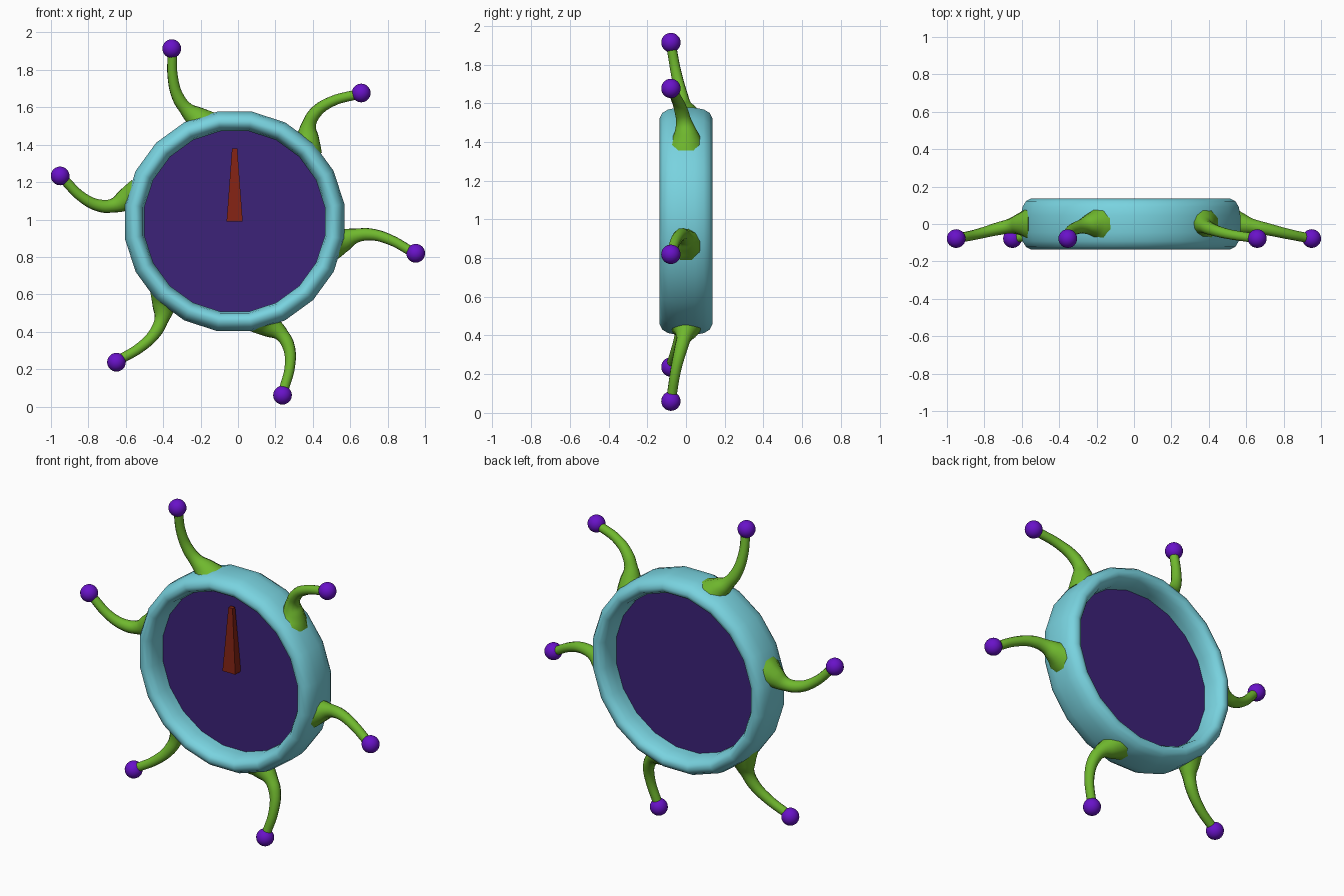
import bpy, bmesh, math
from mathutils import Vector, Matrix

if "Cube" in bpy.data.objects:
    bpy.data.objects.remove(bpy.data.objects["Cube"], do_unlink=True)

CENTRE = Vector((-0.018, 0, 0.99))


def material(name, rgb):
    m = bpy.data.materials.new(name)
    m.use_nodes = True
    m.diffuse_color = (*rgb, 1)
    m.node_tree.nodes["Principled BSDF"].inputs["Base Color"].default_value = (*rgb, 1)
    return m


SKY = material("sky_blue", (0.19, 0.65, 0.74))
GREEN = material("leaf_green", (0.16, 0.48, 0.027))
VIOLET = material("bright_violet", (0.14, 0.006, 0.58))
INDIGO = material("deep_indigo", (0.045, 0.016, 0.19))
RUST = material("rust_red", (0.23, 0.017, 0.007))


def polar(radius, degrees, y=0.0):
    a = math.radians(degrees)
    return CENTRE + Vector((radius * math.cos(a), y, radius * math.sin(a)))


def add_object(name, bm, mat, smooth=None):
    bmesh.ops.recalc_face_normals(bm, faces=bm.faces)
    mesh = bpy.data.meshes.new(name)
    bm.to_mesh(mesh)
    bm.free()
    mesh.materials.append(mat)
    ob = bpy.data.objects.new(name, mesh)
    bpy.context.collection.objects.link(ob)
    if smooth:
        select(ob)
        bpy.ops.object.shade_smooth_by_angle(angle=math.radians(smooth))
    return ob


def select(ob):
    bpy.ops.object.select_all(action='DESELECT')
    ob.select_set(True)
    bpy.context.view_layer.objects.active = ob


# Rim: rounded closed profile (radius, depth) swept around the centre
half = [(0.488, 0.05), (0.497, 0.098), (0.515, 0.127), (0.54, 0.136),
        (0.567, 0.122), (0.585, 0.092), (0.594, 0.045)]
profile = half + [(r, -y) for r, y in reversed(half)]
SIDES = 20
bm = bmesh.new()
loops = [[bm.verts.new(polar(r, (i + 0.5) * 360 / SIDES, y)) for r, y in profile]
         for i in range(SIDES)]
for i, loop in enumerate(loops):
    after = loops[(i + 1) % SIDES]
    for j in range(len(profile)):
        k = (j + 1) % len(profile)
        bm.faces.new((loop[j], loop[k], after[k], after[j]))
add_object("rim", bm, SKY, 60)

# Dial: thin disc closing the middle of the rim
bm = bmesh.new()
bmesh.ops.create_cone(bm, cap_ends=True, segments=64, radius1=0.49, radius2=0.49, depth=0.02,
                      matrix=Matrix.Translation(CENTRE) @ Matrix.Rotation(math.pi / 2, 4, 'X'))
add_object("dial", bm, INDIGO, 40)

# Pointer: tapered square bar standing on the dial
bm = bmesh.new()
bmesh.ops.create_cube(bm, size=1)
for v in bm.verts:
    top = v.co.z > 0
    v.co = CENTRE + Vector((v.co.x * (0.028 if top else 0.086),
                            v.co.y * (0.025 if top else 0.055) - 0.035,
                            0.39 if top else 0))
add_object("pointer", bm, RUST)

# Arms: curved tapering tubes, rows are (radius, angle offset, depth, thickness)
OPEN_BEND = [(0.54, -2, 0, 0.098), (0.585, 0, 0, 0.07), (0.645, 3, -0.01, 0.042),
             (0.73, 4.5, -0.027, 0.033), (0.84, 3.2, -0.052, 0.028), (0.96, 0.3, -0.075, 0.026)]
TIGHT_BEND = [(0.54, 0.5, 0, 0.098), (0.585, 3, 0, 0.07), (0.645, 6.8, -0.01, 0.042),
              (0.72, 8, -0.027, 0.034), (0.82, 5.8, -0.052, 0.028), (0.945, 0.6, -0.075, 0.026)]


def add_arm(name, rows, angle):
    curve = bpy.data.curves.new(name, 'CURVE')
    curve.dimensions = '3D'
    curve.bevel_depth = 1
    curve.bevel_resolution = 3
    curve.resolution_u = 5
    curve.use_fill_caps = True
    spline = curve.splines.new('BEZIER')
    spline.radius_interpolation = 'CARDINAL'
    spline.bezier_points.add(len(rows) - 1)
    for p, (r, offset, y, thick) in zip(spline.bezier_points, rows):
        p.co = polar(r, angle + offset, y)
        p.radius = thick
        p.handle_left_type = p.handle_right_type = 'AUTO'
    curve.materials.append(GREEN)
    ob = bpy.data.objects.new(name, curve)
    bpy.context.collection.objects.link(ob)
    select(ob)
    bpy.ops.object.convert(target='MESH')
    bpy.ops.object.shade_smooth_by_angle(angle=math.radians(60))


def add_tip(name, radius, angle):
    bm = bmesh.new()
    bmesh.ops.create_uvsphere(bm, u_segments=24, v_segments=14, radius=0.05,
                              matrix=Matrix.Translation(polar(radius, angle, -0.078)))
    add_object(name, bm, VIOLET, 60)


for n in range(3):
    for style, rows, start, reach in (("open", OPEN_BEND, -10, 0.983),
                                      ("tight", TIGHT_BEND, 45.4, 0.964)):
        angle = start + 120 * n
        add_arm(f"{style}_arm_{n + 1}", rows, angle)
        add_tip(f"{style}_arm_tip_{n + 1}", reach, angle)
